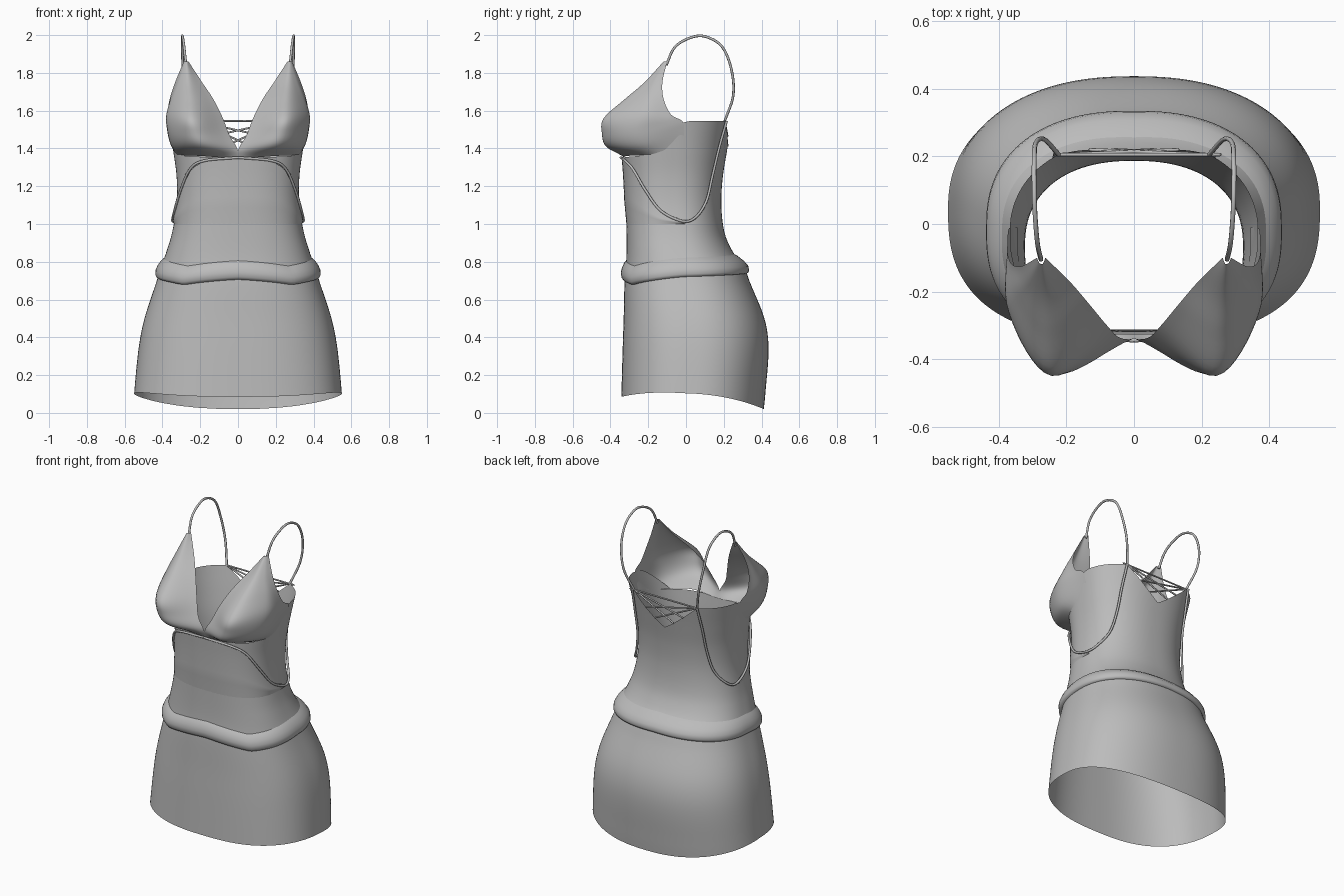
import bpy, math
from mathutils import Vector

cube = bpy.data.objects.get("Cube")
if cube:
    bpy.data.objects.remove(cube)

fabric = bpy.data.materials.new("grey fabric")
fabric.use_nodes = True
grey = (0.5, 0.5, 0.5, 1)
fabric.diffuse_color = grey
fabric.node_tree.nodes["Principled BSDF"].inputs["Base Color"].default_value = grey

# Garment sections: height, half width, front depth, back depth
SECTIONS = [(0, .555, .345, .41), (.1, .55, .342, .42), (.35, .525, .335, .437),
            (.5, .495, .33, .415), (.7, .43, .325, .335), (.78, .405, .318, .305),
            (.85, .38, .315, .25), (.95, .35, .315, .205), (1.1, .325, .318, .187),
            (1.25, .325, .325, .195), (1.4, .345, .335, .22), (1.55, .37, .335, .25)]


def spline(points, t):
    """Catmull-Rom point at t (0..1) along evenly spaced control points."""
    last = len(points) - 1
    i = min(int(t * last), last - 1)
    f = t * last - i
    b, c = points[i], points[i + 1]
    a = points[i - 1] if i else b * 2 - c
    d = points[i + 2] if i + 2 <= last else c * 2 - b
    return b + (c - a) * (f / 2) + (a * 2 - b * 5 + c * 4 - d) * (f * f / 2) \
        + (b * 3 - a - c * 3 + d) * (f ** 3 / 2)


def lookup(table, key):
    """Smooth value from (key, value...) rows."""
    key = min(max(key, table[0][0]), table[-1][0])
    i = next(k for k in range(len(table) - 1) if key <= table[k + 1][0])
    rows = [Vector(table[min(max(k, 0), len(table) - 1)][1:] + (0, 0)) for k in range(i - 1, i + 3)]
    keys = [table[min(max(k, 0), len(table) - 1)][0] for k in range(i - 1, i + 3)]
    step = keys[2] - keys[1]
    f = (key - keys[1]) / step
    m1 = (rows[2] - rows[0]) * (step / (keys[2] - keys[0]))
    m2 = (rows[3] - rows[1]) * (step / (keys[3] - keys[1]))
    h = f * f * (3 - 2 * f)
    return rows[1] * (1 - h) + rows[2] * h + m1 * (f * (1 - f) ** 2) - m2 * (f * f * (1 - f))


def linear(table, angle):
    """Straight interpolation by angle from the front, in degrees, same on both sides."""
    angle = abs((angle + 180) % 360 - 180)
    for (a, u), (b, v) in zip(table, table[1:]):
        if angle <= b:
            return u + (v - u) * (angle - a) / (b - a)
    return table[-1][1]


def surface(angle, z, out=0.0):
    """Point on the garment at an angle from the front and a height."""
    width, front, back = lookup(SECTIONS, z)[:3]
    s, c = math.sin(math.radians(angle)), math.cos(math.radians(angle))
    power = 2 / (2.6 if c > 0 else 2.3)
    centre, depth = (back - front) / 2, (back + front) / 2
    x = math.copysign(abs(s) ** power, s) * (width + out)
    y = centre - math.copysign(abs(c) ** power, c) * (depth + out)
    return Vector((x, y, z))


def sheet(name, rows, closed=False, mirror=False):
    """Smooth open surface through a grid of points."""
    n = len(rows[0])
    faces = [(r * n + k, r * n + (k + 1) % n, (r + 1) * n + (k + 1) % n, (r + 1) * n + k)
             for r in range(len(rows) - 1) for k in range(n if closed else n - 1)]
    mesh = bpy.data.meshes.new(name)
    mesh.from_pydata([p for row in rows for p in row], [], faces)
    mesh.materials.append(fabric)
    mesh.shade_smooth()
    obj = bpy.data.objects.new(name, mesh)
    bpy.context.collection.objects.link(obj)
    if mirror:
        obj.modifiers.new("Mirror", "MIRROR")
    return obj


def cord(name, points, radius, mirror=False, steps=40):
    """Thin round cord through points."""
    curve = bpy.data.curves.new(name, "CURVE")
    curve.dimensions = "3D"
    curve.bevel_depth = radius
    curve.bevel_resolution = 2
    curve.use_fill_caps = True
    points = [Vector(p) for p in points]
    path = [spline(points, k / steps) for k in range(steps + 1)]
    line = curve.splines.new("POLY")
    line.points.add(steps)
    for target, p in zip(line.points, path):
        target.co = (*p, 1)
    curve.materials.append(fabric)
    obj = bpy.data.objects.new(name, curve)
    bpy.context.collection.objects.link(obj)
    if mirror:
        obj.modifiers.new("Mirror", "MIRROR")


def tube(name, low, high, rows):
    """Garment wall between two edge heights given by angle."""
    angles = [k * 2 for k in range(180)]
    grid = []
    for r in range(rows + 1):
        t = r / rows
        grid.append([surface(a, linear(low, a) * (1 - t) + linear(high, a) * t) for a in angles])
    return sheet(name, grid, closed=True)


# Skirt with a hem that drops at the back
hem = [(a, .0525 + .0325 * math.cos(math.radians(a)) + .05 * math.sin(math.radians(a)) ** 2)
       for a in range(0, 181, 10)]
tube("skirt", hem, [(0, .74), (180, .78)], 20)

# Bodice: low under the cups, high under the arms, notched at the back
tube("bodice", [(0, .74), (180, .78)],
     [(0, 1.35), (52, 1.36), (88, 1.53), (100, 1.545), (146, 1.545), (180, 1.37)], 28)

# Rolled hip band
band_height = [(0, .75), (20, .735), (35, .722), (50, .735), (90, .765), (180, .785)]
roll = [(-.004, .06), (.01, .045), (.02, .02), (.024, -.005), (.018, -.03), (.008, -.043), (-.004, -.045)]
sheet("hip_band", [[surface(a, linear(band_height, a) + dz, out) for a in range(0, 360, 3)]
                   for out, dz in roll], closed=True)

# Front panel lying over the bodice, edge falling to the sides
edge = [(0, 1.35), (25, 1.335), (42, 1.29), (60, 1.19), (78, 1.08), (100, 1.01)]
panel = []
for r in range(13):
    t = r / 12
    panel.append([surface(a, 1 + (linear(edge, a) - 1) * t, .008 * min(1, t * 3))
                  for a in range(-100, 101, 4)])
sheet("front_panel", panel)

# Cups: rows from the underbust to the strap, each from neckline to armhole
CUP = [[(0, -.325, 1.345), (.19, -.315, 1.36), (.325, -.18, 1.37), (.345, -.01, 1.43)],
       [(.004, -.34, 1.4), (.21, -.42, 1.41), (.35, -.25, 1.42), (.362, -.01, 1.5)],
       [(.045, -.335, 1.47), (.235, -.445, 1.48), (.365, -.27, 1.49), (.372, -.02, 1.545)],
       [(.08, -.3, 1.56), (.25, -.436, 1.56), (.37, -.25, 1.57), (.374, -.08, 1.58)],
       [(.13, -.24, 1.66), (.255, -.325, 1.66), (.345, -.215, 1.66), (.362, -.118, 1.66)],
       [(.19, -.17, 1.75), (.26, -.22, 1.75), (.31, -.18, 1.75), (.333, -.125, 1.75)],
       [(.262, -.1, 1.86), (.27, -.118, 1.86), (.28, -.115, 1.86), (.287, -.1, 1.86)]]
cup_rows = [[Vector(p) for p in row] for row in CUP]
cup_grid = []
for v in range(33):
    controls = [spline(column, v / 32) for column in zip(*cup_rows)]
    cup_grid.append([spline(controls, u / 24) for u in range(25)])
sheet("cups", cup_grid, mirror=True)

# Shoulder straps
corner = surface(146, 1.545)
cord("shoulder_straps", [(.275, -.105, 1.84), (.285, -.06, 1.935), (.292, .02, 1.985),
                         (.295, .1, 1.993), (.295, .19, 1.94), (.29, .24, 1.82),
                         (.265, .25, 1.68), corner], .007, mirror=True)

# Side cords hanging from the back corners and edging the front panel
loop = [(146, 1.545), (141, 1.4), (136, 1.25), (128, 1.12), (112, 1.035), (97, 1.015),
        (80, 1.07), (62, 1.18), (43, 1.29), (25, 1.335), (0, 1.352)]
cord("side_cords", [surface(a, z, .012) for a, z in loop], .007, mirror=True, steps=60)

# Laces across the back notch
cord("top_lace", [corner, corner * 1, Vector((-corner.x, corner.y, corner.z))], .005, steps=8)
for drop in (.45, .75):
    low_point = surface(180 - 34 * (1 - drop), 1.545 - .175 * drop)
    low_point.x = -low_point.x
    cord("crossed_laces", [corner, low_point], .005, mirror=True, steps=8)
